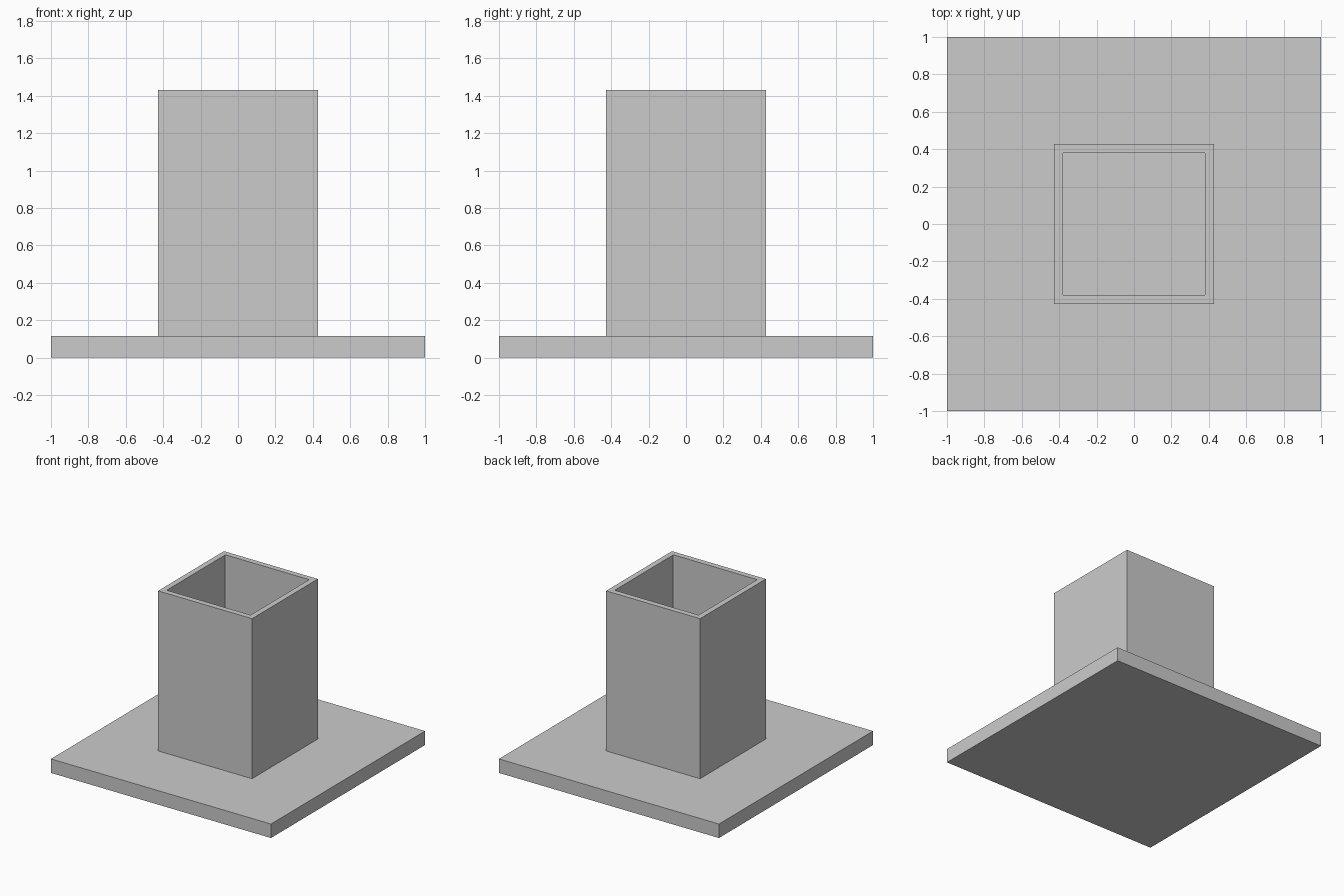
import bpy
import bmesh

PLATE_TOP = 0.115
TUBE_TOP = 1.43
OUTER = 0.427
WALL = 0.065

cube = bpy.data.objects.get("Cube")
if cube:
    bpy.data.objects.remove(cube, do_unlink=True)

grey = bpy.data.materials.new("plain_grey")
grey.use_nodes = True
colour = (0.6, 0.6, 0.6, 1)
grey.diffuse_color = colour
grey.node_tree.nodes["Principled BSDF"].inputs["Base Color"].default_value = colour


def box(half, bottom, top):
    """Box centred on the z axis, as a bmesh."""
    bm = bmesh.new()
    bmesh.ops.create_cube(bm, size=2)
    for v in bm.verts:
        v.co.x *= half
        v.co.y *= half
        v.co.z = top if v.co.z > 0 else bottom
    return bm


def add_object(name, bm):
    bmesh.ops.recalc_face_normals(bm, faces=bm.faces)
    mesh = bpy.data.meshes.new(name)
    bm.to_mesh(mesh)
    bm.free()
    mesh.materials.append(grey)
    obj = bpy.data.objects.new(name, mesh)
    bpy.context.collection.objects.link(obj)
    return obj


# Square base plate
add_object("base_plate", box(1, 0, PLATE_TOP))

# Hollow square post standing on the plate, open at the top
bm = box(OUTER, PLATE_TOP, TUBE_TOP)
bm.normal_update()
bottom = min(bm.faces, key=lambda f: f.normal.z)
top = max(bm.faces, key=lambda f: f.normal.z)
bmesh.ops.delete(bm, geom=[bottom], context="FACES_ONLY")
bmesh.ops.inset_region(bm, faces=[top], thickness=WALL)
bore = bmesh.ops.extrude_face_region(bm, geom=[top])["geom"]
floor_verts = [g for g in bore if isinstance(g, bmesh.types.BMVert)]
for v in floor_verts:
    v.co.z = PLATE_TOP
floor = [g for g in bore if isinstance(g, bmesh.types.BMFace)]
bmesh.ops.delete(bm, geom=floor, context="FACES_ONLY")
if top.is_valid:
    bmesh.ops.delete(bm, geom=[top], context="FACES_ONLY")

# Slightly rounded inner corners
corners = [e for e in bm.edges
           if abs(e.verts[0].co.z - e.verts[1].co.z) > 1
           and abs(e.verts[0].co.x) < OUTER - WALL / 2]
bmesh.ops.bevel(bm, geom=corners, offset=0.008, segments=3,
                profile=0.5, affect="EDGES")
add_object("hollow_post", bm)
